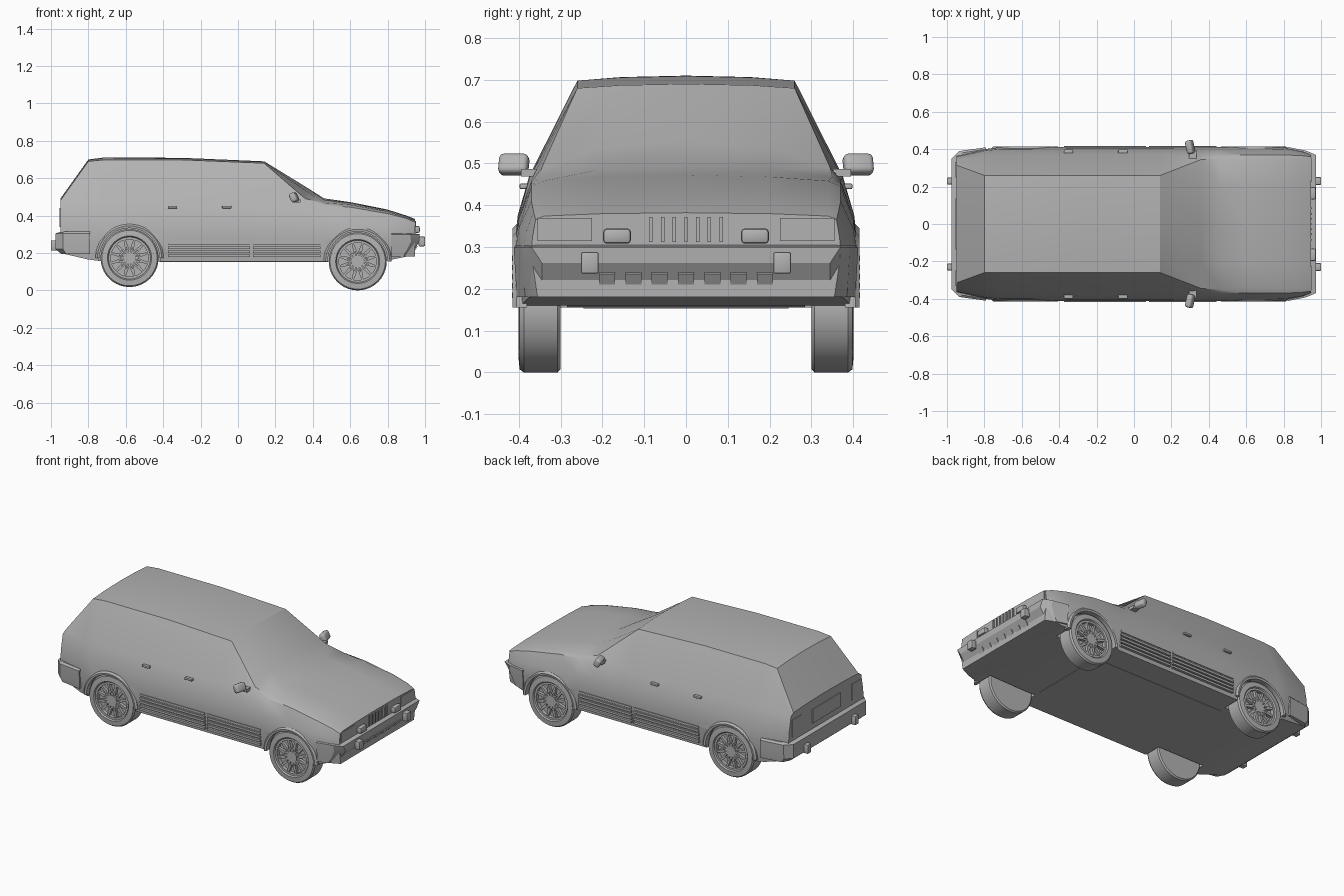
import bpy, bmesh
from math import sin, cos, pi, radians
from mathutils import Vector, Matrix

if "Cube" in bpy.data.objects:
    bpy.data.objects.remove(bpy.data.objects["Cube"], do_unlink=True)

GREY = (0.45, 0.45, 0.45, 1)
paint = bpy.data.materials.new("plain_grey")
paint.use_nodes = True
paint.diffuse_color = GREY
paint.node_tree.nodes["Principled BSDF"].inputs["Base Color"].default_value = GREY


def loft(bm, rings, caps=True):
    """Skin closed rings of equal length, and cap both ends."""
    rows = [[bm.verts.new(p) for p in ring] for ring in rings]
    n = len(rows[0])
    for a, b in zip(rows, rows[1:]):
        for i in range(n):
            j = (i + 1) % n
            bm.faces.new((a[i], a[j], b[j], b[i]))
    if caps:
        bm.faces.new(rows[0])
        bm.faces.new(rows[-1])


def finish(bm, name, angle=28):
    bmesh.ops.recalc_face_normals(bm, faces=bm.faces)
    mesh = bpy.data.meshes.new(name)
    bm.to_mesh(mesh)
    bm.free()
    mesh.materials.append(paint)
    obj = bpy.data.objects.new(name, mesh)
    bpy.context.collection.objects.link(obj)
    smooth(obj, angle)
    return obj


def smooth(obj, angle):
    bpy.ops.object.select_all(action='DESELECT')
    obj.select_set(True)
    bpy.context.view_layer.objects.active = obj
    bpy.ops.object.shade_smooth_by_angle(angle=radians(angle))


def add_box(bm, centre, size, turn=None):
    m = Matrix.Translation(centre) @ (turn or Matrix()) @ Matrix.Diagonal((*size, 1))
    return bmesh.ops.create_cube(bm, size=1, matrix=m)["verts"]


def boxes(name, items, bevel=0):
    bm = bmesh.new()
    for centre, size in items:
        add_box(bm, centre, size)
    if bevel:
        bmesh.ops.bevel(bm, geom=bm.edges[:], offset=bevel, segments=2,
                        affect='EDGES', profile=0.5)
    return finish(bm, name)


def circle(radius, y, n=40):
    return [(radius * cos(2 * pi * i / n), y, radius * sin(2 * pi * i / n)) for i in range(n)]


def mirrored(half):
    """Complete a half section, whose ends lie on the centre plane."""
    return half + [(x, -y, z) for x, y, z in reversed(half[1:-1])]


# Body shell: station, floor height, half width, belt, roof edge, crown
STATIONS = [
    (-.95, .20, .365, .34, .465, .315, .48, .49),
    (-.80, .165, .40, .365, .475, .26, .69, .70),
    (-.72, .155, .41, .37, .475, .26, .698, .71),
    (-.3, .155, .412, .375, .47, .26, .698, .709),
    (.14, .155, .412, .375, .465, .26, .68, .69),
    (.36, .155, .412, .37, .46, .345, .49, .555),
    (.46, .155, .412, .37, .455, .35, .468, .492),
    (.6, .155, .412, .37, .445, .34, .458, .472),
    (.8, .16, .41, .37, .41, .34, .422, .432),
    (.9, .18, .39, .365, .385, .34, .39, .40),
    (.945, .18, .37, .36, .365, .34, .374, .382),
]
rings = []
for x, floor, wide, belt_y, belt_z, edge_y, edge_z, crown in STATIONS:
    rings.append(mirrored([
        (x, 0, floor), (x, wide - .015, floor), (x, wide, .28),
        (x, wide - (wide - belt_y) / 4, (.28 + belt_z) / 2),
        (x, belt_y, belt_z), (x, edge_y, edge_z),
        (x, edge_y * .6, edge_z + (crown - edge_z) * .7), (x, 0, crown)]))
bm = bmesh.new()
loft(bm, rings)
body = finish(bm, "body_shell")

# Wheel arch openings
WHEELS = {"rear": (-.58, .173), "front": (.64, .155)}
for cx, cz in WHEELS.values():
    for side in (-1, 1):
        bm = bmesh.new()
        loft(bm, [circle(.163, side * .285), circle(.163, side * .5)])
        cutter = finish(bm, "arch_cutter")
        cutter.hide_render = True
        cutter.location = (cx, 0, cz)
        cut = body.modifiers.new("arch", 'BOOLEAN')
        cut.operation = 'DIFFERENCE'
        cut.solver = 'EXACT'
        cut.object = cutter
        bpy.context.view_layer.objects.active = body
        bpy.ops.object.modifier_apply(modifier=cut.name)
        bpy.data.objects.remove(cutter, do_unlink=True)
smooth(body, 28)

# Wheel: tyre, dished rim, hub and lattice spokes
TYRE = [(-.05, .147), (-.043, .155), (.038, .155), (.048, .148),
        (.051, .118), (.045, .113), (.022, .108)]
for end, (cx, cz) in WHEELS.items():
    for side, label in ((-1, "near"), (1, "far")):
        bm = bmesh.new()
        loft(bm, [circle(r, y) for y, r in TYRE])
        loft(bm, [circle(.034, y, 20) for y in (.02, .044)])
        loft(bm, [circle(r, y) for y, r in ((.022, .1), (.044, .1), (.044, .112))], False)
        for k in range(12):
            for lean in (-.26, .26):
                a, b = k * pi / 6, k * pi / 6 + lean
                p = Vector((cos(a), 0, sin(a))) * .03
                q = Vector((cos(b), 0, sin(b))) * .105
                turn = (q - p).to_track_quat('X', 'Y').to_matrix().to_4x4()
                add_box(bm, (p + q) / 2 + Vector((0, .033, 0)),
                        ((q - p).length, .009, .018), turn)
        wheel = finish(bm, f"{end}_wheel_{label}")
        wheel.location = (cx, side * .35, cz)
        if side < 0:
            wheel.rotation_euler.z = pi

# Arch flares
for end, (cx, cz) in WHEELS.items():
    bm = bmesh.new()
    for side in (-1, 1):
        arc = []
        for i in range(21):
            c, s = cos(pi * i / 20), sin(pi * i / 20)
            arc.append([(cx + r * c, side * y, cz + r * s) for r, y in
                        ((.16, .38), (.16, .413), (.172, .415), (.182, .405), (.182, .38))])
        loft(bm, arc)
    finish(bm, f"{end}_arch_flares")

# Bumpers: plan outlines stacked by height (nose, corner, side)
def bumper(name, sign, back, levels):
    bm = bmesh.new()
    layers = []
    for z, nose, nose_y, corner, wide in levels:
        half = [(nose, nose_y), (corner, wide - .02), (back, wide)]
        plan = half + [(x, -y) for x, y in reversed(half)]
        layers.append([(sign * x, y, z) for x, y in plan])
    loft(bm, layers)
    finish(bm, name, 20)


bumper("front_bumper", 1, .82, [
    (.18, .92, .345, .885, .405), (.262, .97, .345, .925, .41),
    (.30, .972, .37, .92, .412), (.305, .94, .36, .9, .40)])
bumper("rear_bumper", -1, .79, [
    (.195, .945, .34, .92, .405), (.22, .975, .35, .935, .408),
    (.305, .975, .35, .935, .41), (.315, .94, .34, .92, .40)])

# Overriders, lower grille blocks, lamps and nose panels
sides = (-1, 1)
boxes("front_overriders", [((.983, s * .23, .262), (.034, .042, .052)) for s in sides], .005)
boxes("rear_overriders", [((-.983, s * .23, .24), (.034, .036, .055)) for s in sides], .005)
bm = bmesh.new()
lean = Matrix.Rotation(radians(31), 4, 'Y')
for k in range(-3, 4):
    add_box(bm, (.945, k * .063, .218), (.008, .038, .046), lean)
finish(bm, "lower_grille_blocks")
boxes("driving_lamps", [((.957, s * .165, .326), (.03, .066, .036)) for s in sides], .008)
boxes("headlamp_plates", [((.945, s * .29, .342), (.008, .13, .055)) for s in sides])
boxes("grille_slats", [((.946, k * .028, .342), (.012, .008, .06)) for k in range(-3, 4)])
boxes("number_plate_panel", [((-.951, 0, .39), (.008, .27, .085))])
boxes("tailgate_lamps", [((-.95, s * .29, .39), (.008, .085, .1)) for s in sides])

# Ribbed side cladding, sill strips and door handles
ribs = []
for s in sides:
    for x, length in ((-.155, .44), (.26, .36)):
        ribs += [((x, s * .407, .185 + .022 * k), (length, .018, .013)) for k in range(5)]
boxes("side_cladding_ribs", ribs)
boxes("door_handles", [((x, s * .388, .445), (.05, .02, .013))
                       for s in sides for x in (-.35, -.06)], .003)

# Door mirrors
bm = bmesh.new()
for s in sides:
    turn = Matrix.Rotation(radians(s * 12), 4, 'Z') @ Matrix.Rotation(radians(-25), 4, 'Y')
    add_box(bm, (.3, s * .412, .497), (.036, .072, .05), turn)
bmesh.ops.bevel(bm, geom=bm.edges[:], offset=.012, segments=3, affect='EDGES', profile=.5)
for s in sides:
    add_box(bm, (.315, s * .37, .478), (.04, .05, .018))
finish(bm, "door_mirrors", 40)

# Floor tray under the middle
boxes("floor_tray", [((.03, 0, .158), (.9, .49, .01))])
